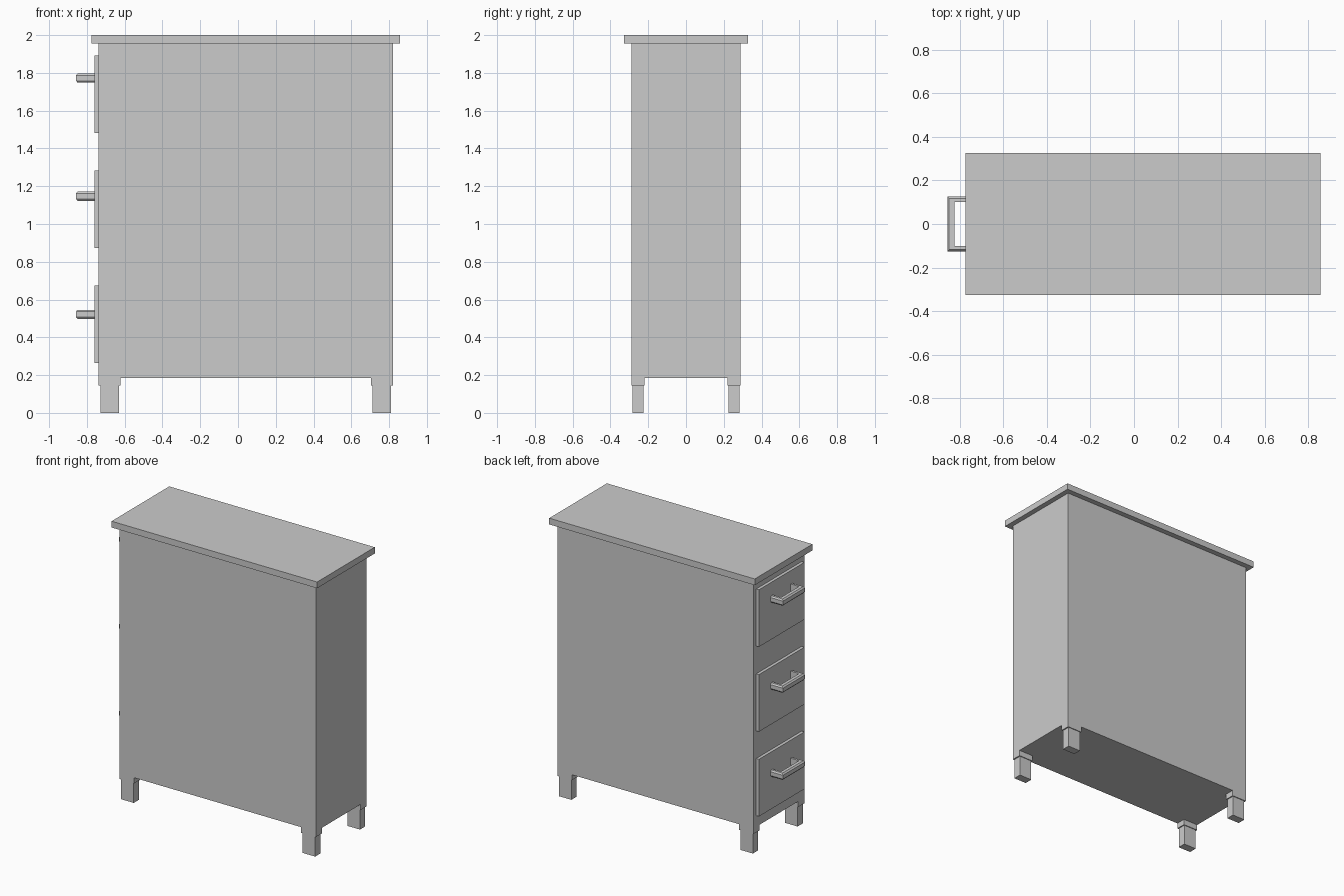
import bpy

if "Cube" in bpy.data.objects:
    bpy.data.objects.remove(bpy.data.objects["Cube"])


def mesh_object(name, verts, faces):
    mesh = bpy.data.meshes.new(name)
    mesh.from_pydata(verts, [], faces)
    obj = bpy.data.objects.new(name, mesh)
    bpy.context.collection.objects.link(obj)
    return obj


def box(name, x, y, z):
    """Box from (min, max) ranges on each axis."""
    verts = [(a, b, c) for a in x for b in y for c in z]
    faces = [(0, 1, 3, 2), (4, 6, 7, 5), (0, 4, 5, 1),
             (2, 3, 7, 6), (0, 2, 6, 4), (1, 5, 7, 3)]
    return mesh_object(name, verts, faces)


def handle(name, z):
    """U-shaped pull: a section with chamfered outer edges, mitred at the corners."""
    h, c = 0.024, 0.01
    # x of bar, half width in y, height
    section = [(-0.826, 0.102, -h), (-0.849, 0.118, -h), (-0.858, 0.126, -h + c),
               (-0.858, 0.126, h - c), (-0.849, 0.118, h), (-0.826, 0.102, h)]
    n = len(section)
    verts = []
    for end, side in ((True, -1), (False, -1), (False, 1), (True, 1)):
        verts += [(-0.755 if end else bx, side * hy, z + dz) for bx, hy, dz in section]
    faces = [(r * n + i, r * n + (i + 1) % n, (r + 1) * n + (i + 1) % n, (r + 1) * n + i)
             for r in range(3) for i in range(n)]
    faces += [tuple(reversed(range(n))), tuple(range(3 * n, 4 * n))]
    return mesh_object(name, verts, faces)


# Carcass and top board
box("cabinet_body", (-0.738, 0.82), (-0.289, 0.289), (0.185, 1.955))
box("top_board", (-0.775, 0.857), (-0.327, 0.327), (1.955, 2.0))

# Feet: flush collar with a slightly narrower foot below
for end, x_collar, x_foot in (("left", (-0.738, -0.622), (-0.729, -0.63)),
                              ("right", (0.704, 0.82), (0.712, 0.811))):
    for side, s in (("front", -1), ("back", 1)):
        yc = sorted((s * 0.289, s * 0.219))
        yf = sorted((s * 0.283, s * 0.225))
        box(f"{side}_{end}_collar", x_collar, yc, (0.145, 0.185))
        box(f"{side}_{end}_foot", x_foot, yf, (0.0, 0.145))

# Drawer fronts and pulls on the narrow left end
for i, (low, grip) in enumerate(((0.265, 0.522), (0.873, 1.147), (1.482, 1.772))):
    box(f"drawer_front_{i + 1}", (-0.76, -0.738), (-0.258, 0.258), (low, low + 0.41))
    handle(f"drawer_handle_{i + 1}", grip)
